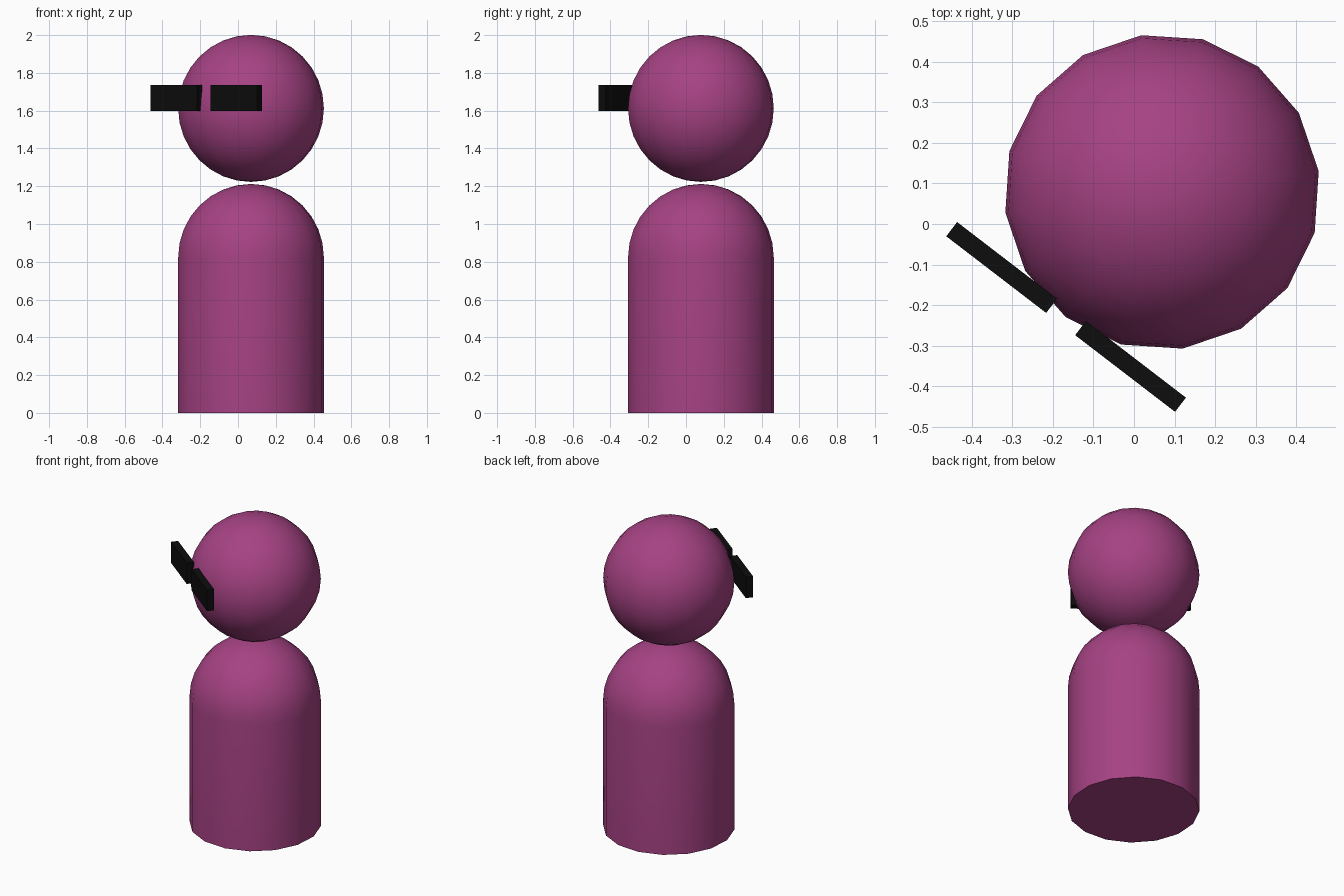
import bpy, bmesh
from math import sin, cos, pi, radians
from mathutils import Matrix

if "Cube" in bpy.data.objects:
    bpy.data.objects.remove(bpy.data.objects["Cube"])

R, SIDES, RINGS = 0.389, 16, 16
TURN = radians(-37.5)
PLACE = Matrix.Translation((0.069, 0.079, 0)) @ Matrix.Rotation(TURN, 4, 'Z')


def material(name, rgb):
    m = bpy.data.materials.new(name)
    m.diffuse_color = (*rgb, 1)
    m.use_nodes = True
    m.node_tree.nodes["Principled BSDF"].inputs["Base Color"].default_value = m.diffuse_color
    return m


def finish(name, bm, mat, smooth=False):
    bmesh.ops.recalc_face_normals(bm, faces=bm.faces)
    me = bpy.data.meshes.new(name)
    bm.to_mesh(me)
    bm.free()
    ob = bpy.data.objects.new(name, me)
    bpy.context.collection.objects.link(ob)
    ob.matrix_world = PLACE
    me.materials.append(mat)
    if smooth:
        bpy.ops.object.select_all(action='DESELECT')
        ob.select_set(True)
        bpy.context.view_layer.objects.active = ob
        bpy.ops.object.shade_smooth_by_angle(angle=radians(35))


plum = material("plum", (0.38, 0.055, 0.23))
black = material("black", (0.004, 0.004, 0.004))

# Head: ball resting just above the body
bm = bmesh.new()
bmesh.ops.create_uvsphere(bm, u_segments=SIDES, v_segments=RINGS, radius=R,
                          matrix=Matrix.Translation((0, 0, 1.612)))
finish("head", bm, plum, True)

# Body: round-topped column with a closed flat base
bm = bmesh.new()
profile = [(R, 0)] + [(R * cos(a), 0.823 + R * sin(a))
                      for a in (pi / 2 * i / (RINGS // 2) for i in range(RINGS // 2))]
rings = [[bm.verts.new((r * cos(2 * pi * k / SIDES), r * sin(2 * pi * k / SIDES), z))
          for k in range(SIDES)] for r, z in profile]
tip = bm.verts.new((0, 0, 0.823 + R))
bm.faces.new(rings[0])
for k in range(SIDES):
    n = (k + 1) % SIDES
    for lo, hi in zip(rings, rings[1:]):
        bm.faces.new((lo[k], lo[n], hi[n], hi[k]))
    bm.faces.new((rings[-1][k], rings[-1][n], tip))
finish("body", bm, plum, True)

# Eye plates: two flat dark bars across the face
for side, name in ((-1, "left_eye_plate"), (1, "right_eye_plate")):
    bm = bmesh.new()
    bmesh.ops.create_cube(bm, size=1, matrix=Matrix.Translation((side * 0.2, -0.388, 1.668))
                          @ Matrix.Diagonal((0.31, 0.044, 0.137, 1)))
    finish(name, bm, black)
